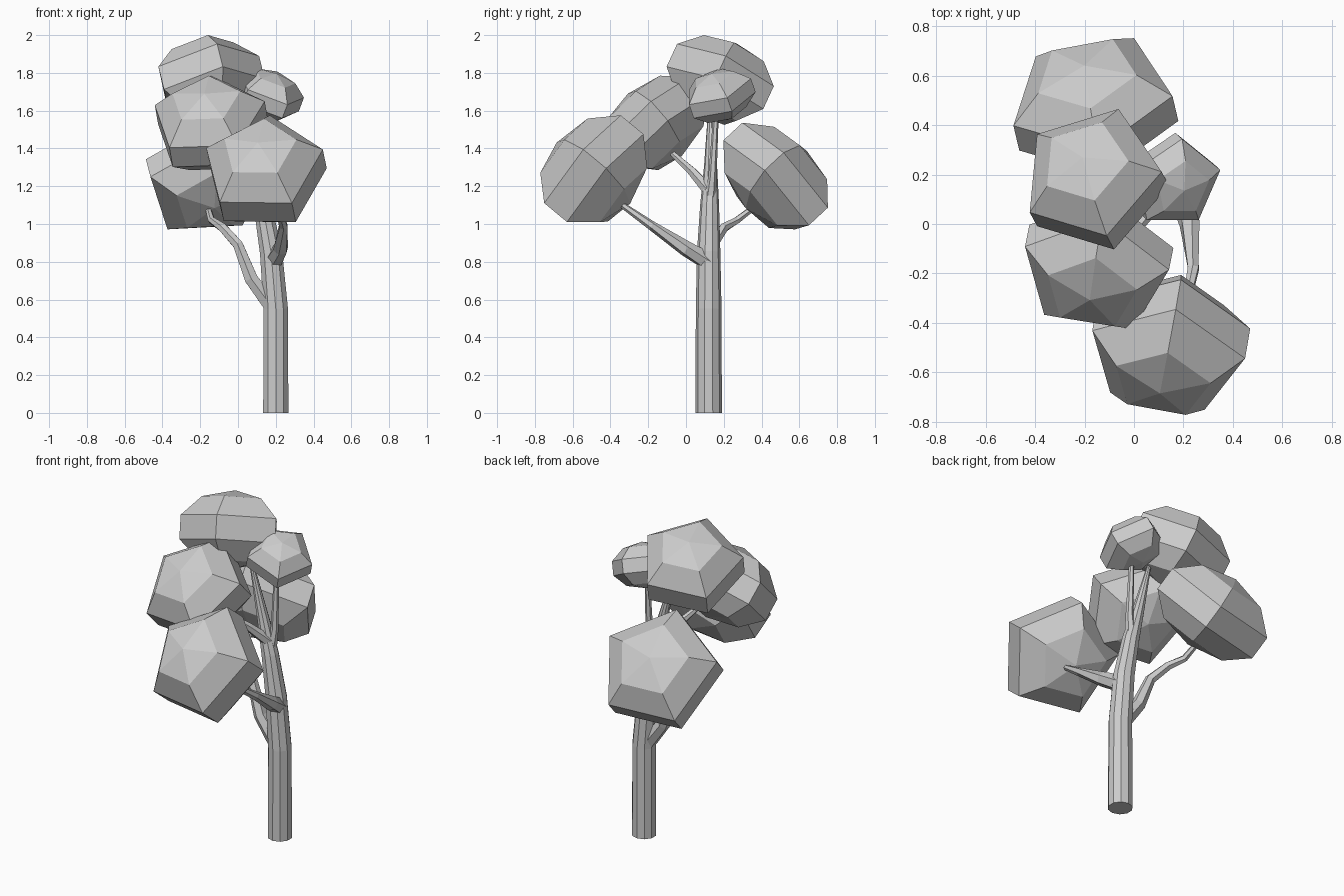
import bpy, bmesh, math
from mathutils import Vector, Matrix

cube = bpy.data.objects.get("Cube")
if cube:
    bpy.data.objects.remove(cube, do_unlink=True)

GREY = (0.6, 0.6, 0.6, 1)
mat = bpy.data.materials.new("plain grey")
mat.use_nodes = True
mat.diffuse_color = GREY
mat.node_tree.nodes["Principled BSDF"].inputs["Base Color"].default_value = GREY


def finish(bm, name):
    bmesh.ops.recalc_face_normals(bm, faces=bm.faces)
    mesh = bpy.data.meshes.new(name)
    bm.to_mesh(mesh)
    bm.free()
    mesh.materials.append(mat)
    obj = bpy.data.objects.new(name, mesh)
    bpy.context.collection.objects.link(obj)
    return obj


def foliage(name, centre, axis, corner, radius, height):
    """Flattened five-sided sphere; axis is its pole, corner points to one of its corners."""
    z = Vector(axis).normalized()
    x = Vector(corner)
    x = (x - z * x.dot(z)).normalized()
    turn = Matrix((x, z.cross(x), z)).transposed().to_4x4()
    bm = bmesh.new()
    bmesh.ops.create_uvsphere(bm, u_segments=5, v_segments=5, radius=1)
    # Turn the sphere so that a corner lies on its local x axis
    ring = max(bm.verts, key=lambda v: v.co.xy.length)
    spin = Matrix.Rotation(-math.atan2(ring.co.y, ring.co.x), 4, 'Z')
    size = Matrix.Diagonal((radius, radius, height, 1))
    bm.transform(Matrix.Translation(centre) @ turn @ size @ spin)
    finish(bm, name)


def limb(name, path, sides):
    """Tapered tube through (x, y, z, radius) stations."""
    pts = [Vector(p[:3]) for p in path]
    bm = bmesh.new()
    rings = []
    for i, p in enumerate(pts):
        d = (pts[min(i + 1, len(pts) - 1)] - pts[max(i - 1, 0)]).normalized()
        if i == 0 and p.z == 0:
            d = Vector((0, 0, 1))
        u = Vector((0, 1, 0))
        u = (u - d * u.dot(d)).normalized()
        w = d.cross(u)
        rings.append([])
        for k in range(sides):
            a = math.tau * k / sides
            offset = u * math.cos(a) + w * math.sin(a)
            rings[-1].append(bm.verts.new(p + offset * path[i][3]))
    for low, high in zip(rings, rings[1:]):
        for k in range(sides):
            n = (k + 1) % sides
            bm.faces.new((low[k], low[n], high[n], high[k]))
    bm.faces.new(rings[0])
    bm.faces.new(rings[-1])
    finish(bm, name)


# Trunk, leaning to its right near the top
limb("trunk", [(.2, .12, 0, .07), (.2, .12, .55, .068), (.175, .12, .85, .062),
               (.13, .125, 1.1, .05), (.08, .13, 1.3, .035), (0, .13, 1.62, .012)], 10)

# Branches reaching into each clump
limb("front_branch", [(.19, .12, .8, .05), (.225, .0, .87, .042),
                      (.24, -.18, .99, .025), (.2, -.38, 1.13, .014)], 6)
limb("back_branch", [(.18, .12, .56, .045), (.07, .12, .71, .04), (0, .14, .89, .03),
                     (-.08, .2, .98, .026), (-.14, .27, 1.02, .02),
                     (-.17, .4, 1.12, .014)], 6)
limb("right_branch", [(.12, .12, 1.18, .035), (.05, .03, 1.28, .025),
                      (-.04, -.09, 1.39, .014)], 6)
limb("left_branch", [(.13, .125, 1.1, .035), (.15, .14, 1.25, .022),
                     (.15, .16, 1.6, .014)], 6)

# Foliage clumps
foliage("front_foliage", (.138, -.49, 1.27), (-.13, -.76, .63), (.04, .2, .25), .347, .255)
foliage("back_foliage", (-.163, .478, 1.235), (-.17, .72, .67), (.03, -.24, .27), .362, .225)
foliage("top_foliage", (-.16, .18, 1.76), (-.22, .41, .89), (.064, -.252, .13), .31, .22)
foliage("left_foliage", (.16, .175, 1.68), (.33, -.3, .87), (0, 1, 0), .2, .13)
foliage("right_foliage", (-.15, -.165, 1.525), (-.13, -.65, .75), (.1, .76, .65), .326, .22)
